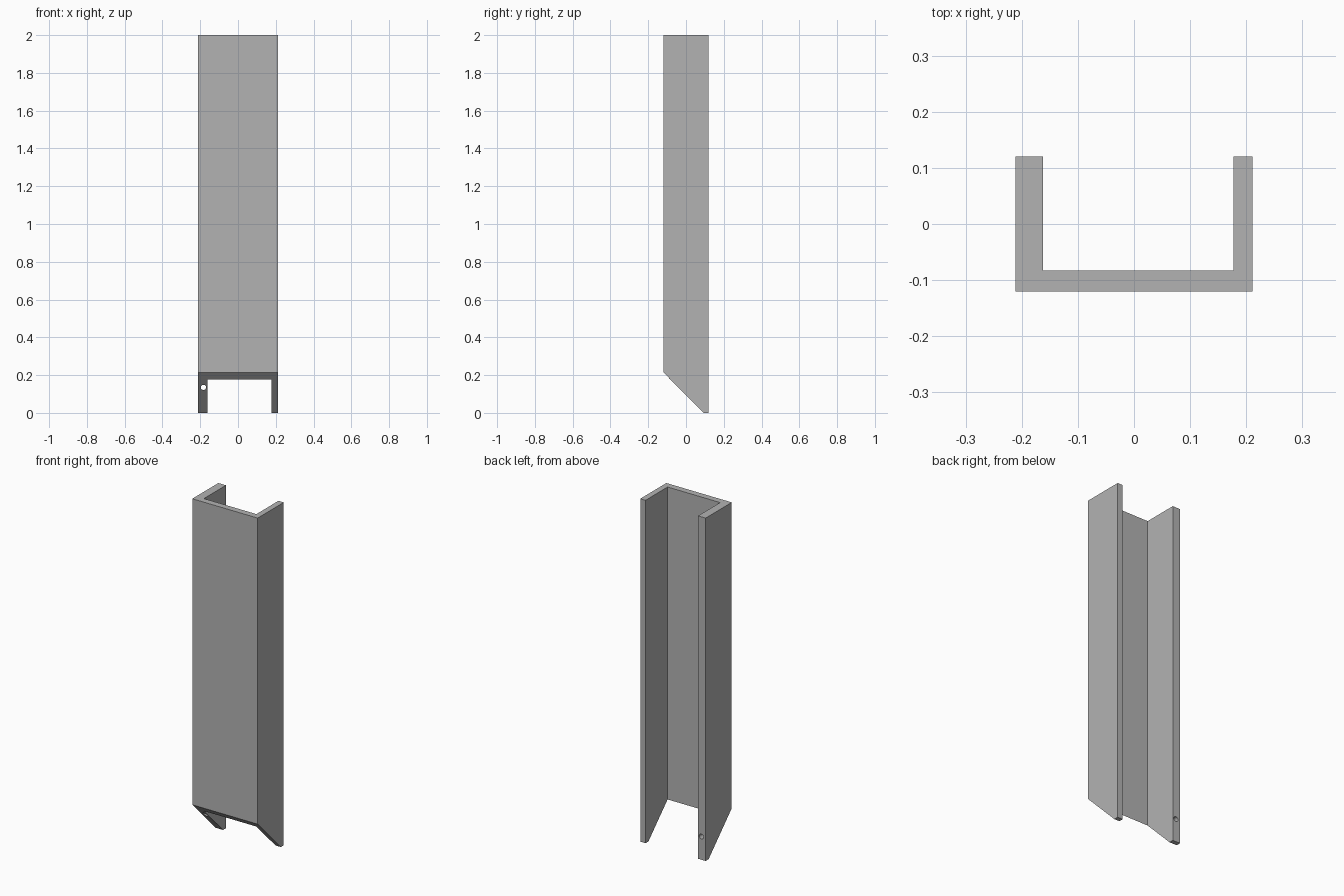
import bpy, bmesh
from mathutils import Vector

cube = bpy.data.objects.get("Cube")
if cube:
    bpy.data.objects.remove(cube, do_unlink=True)

grey = bpy.data.materials.new("plain grey")
grey.use_nodes = True
colour = (0.45, 0.45, 0.45, 1)
grey.diffuse_color = colour
grey.node_tree.nodes["Principled BSDF"].inputs["Base Color"].default_value = colour

HALF_W, HALF_D, HEIGHT = 0.211, 0.12, 2.0
WEB_Y = -0.083
LEFT_IN, RIGHT_IN = 0.177, -0.162


def add_object(name, bm):
    mesh = bpy.data.meshes.new(name)
    bmesh.ops.recalc_face_normals(bm, faces=bm.faces)
    bm.to_mesh(mesh)
    bm.free()
    obj = bpy.data.objects.new(name, mesh)
    bpy.context.collection.objects.link(obj)
    mesh.materials.append(grey)
    return obj


# U-shaped channel: profile extruded upwards
profile = [(-HALF_W, -HALF_D), (HALF_W, -HALF_D), (HALF_W, HALF_D), (LEFT_IN, HALF_D),
           (LEFT_IN, WEB_Y), (RIGHT_IN, WEB_Y), (RIGHT_IN, HALF_D), (-HALF_W, HALF_D)]
bm = bmesh.new()
base = bm.faces.new([bm.verts.new((x, y, 0)) for x, y in profile])
top = bmesh.ops.extrude_face_region(bm, geom=[base])["geom"]
bmesh.ops.translate(bm, verts=[v for v in top if isinstance(v, bmesh.types.BMVert)],
                    vec=(0, 0, HEIGHT))
bmesh.ops.recalc_face_normals(bm, faces=bm.faces)
channel = add_object("channel", bm)


def cut(name, bm):
    cutter = add_object(name, bm)
    cutter.hide_render = True
    cutter.hide_viewport = True
    cutter.display_type = 'WIRE'
    mod = channel.modifiers.new(name, 'BOOLEAN')
    mod.operation = 'DIFFERENCE'
    mod.solver = 'EXACT'
    mod.object = cutter
    return cutter


cutters = []

# Slanted foot: triangular wedge taken off the lower front
bm = bmesh.new()
foot, rise = Vector((0, 0.093, 0)), Vector((0, -0.213, 0.215))
a, b = foot - rise, foot + rise * 2
wedge = bm.faces.new([bm.verts.new((-0.5, p[1], p[2])) for p in (a, b, (0, b.y, a.z))])
side = bmesh.ops.extrude_face_region(bm, geom=[wedge])["geom"]
bmesh.ops.translate(bm, verts=[v for v in side if isinstance(v, bmesh.types.BMVert)],
                    vec=(1, 0, 0))
cutters.append(cut("foot_cutter", bm))

# Screw holes running front to back through the thicker wall
for name, z in (("lower_hole_cutter", 0.135), ("upper_hole_cutter", 1.937)):
    bm = bmesh.new()
    bmesh.ops.create_cone(bm, cap_ends=True, segments=24, radius1=0.014,
                          radius2=0.014, depth=1)
    for v in bm.verts:
        x, y, d = v.co
        v.co = (x - 0.183, d, y + z)
    cutters.append(cut(name, bm))

# Bake the cuts and drop the cutters
bpy.context.view_layer.update()
graph = bpy.context.evaluated_depsgraph_get()
channel_mesh = bpy.data.meshes.new_from_object(channel.evaluated_get(graph))
channel.modifiers.clear()
channel.data = channel_mesh
for cutter in cutters:
    bpy.data.objects.remove(cutter, do_unlink=True)

# Smooth hole walls, sharp edges elsewhere
bpy.ops.object.select_all(action='DESELECT')
channel.select_set(True)
bpy.context.view_layer.objects.active = channel
bpy.ops.object.shade_smooth_by_angle(angle=0.6)
